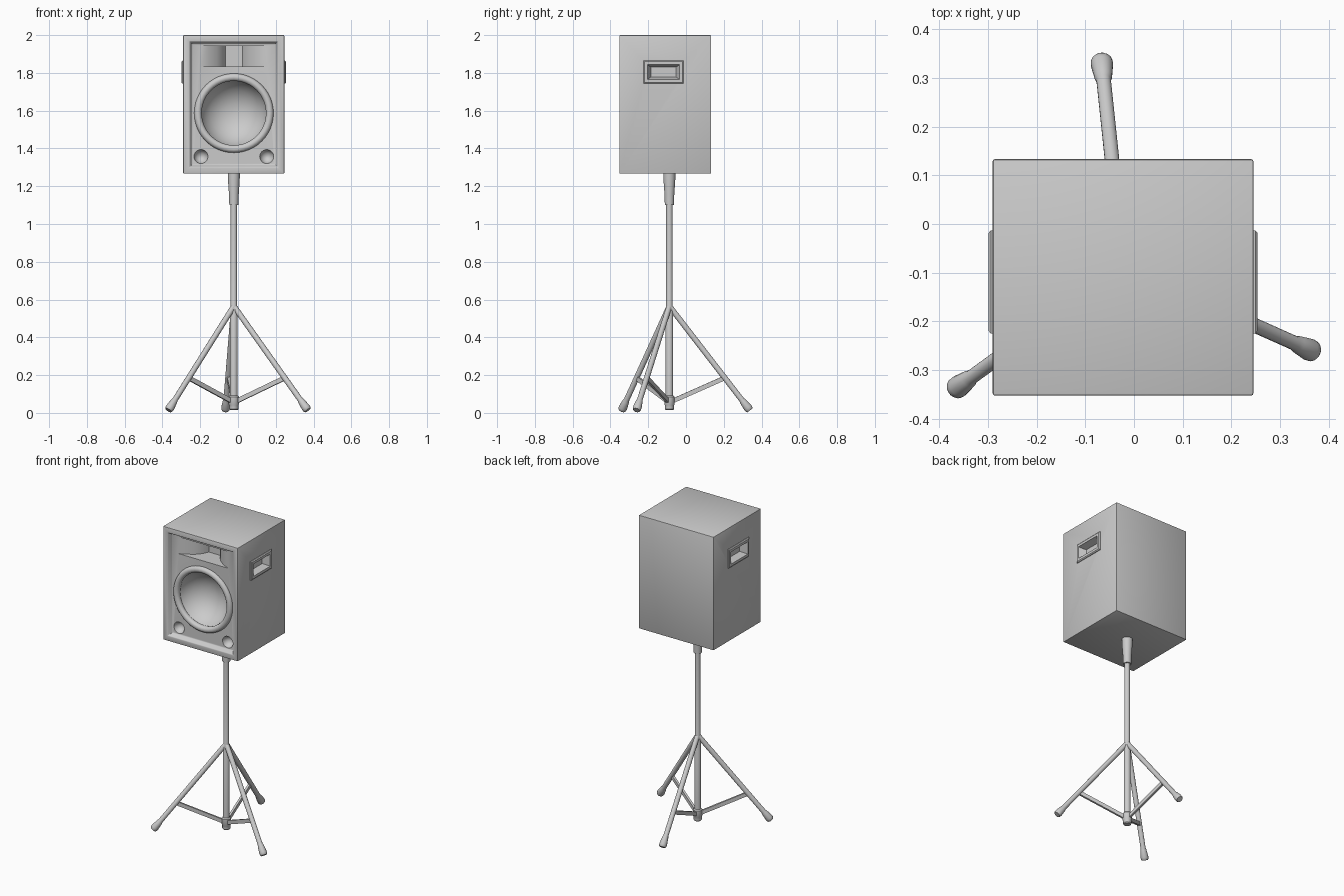
import bpy, bmesh, math
from mathutils import Vector

if "Cube" in bpy.data.objects:
    bpy.data.objects.remove(bpy.data.objects["Cube"])

CX, PY = -0.022, -0.088          # speaker centre line, pole depth
FRONT, BAFFLE = -0.352, -0.322   # cabinet front edge and recessed baffle


def loft(name, sections):
    """Skin a list of matching point loops and cap both ends."""
    bm = bmesh.new()
    rings = [[bm.verts.new(p) for p in s] for s in sections]
    n = len(rings[0])
    for a, b in zip(rings, rings[1:]):
        for i in range(n):
            j = (i + 1) % n
            bm.faces.new((a[i], a[j], b[j], b[i]))
    bm.faces.new(rings[0][::-1])
    bm.faces.new(rings[-1])
    bmesh.ops.recalc_face_normals(bm, faces=bm.faces)
    me = bpy.data.meshes.new(name)
    bm.to_mesh(me)
    bm.free()
    ob = bpy.data.objects.new(name, me)
    bpy.context.collection.objects.link(ob)
    return ob


def lathe(name, origin, axis, profile, segs=24):
    """Round solid: profile is (radius, distance along axis)."""
    q = Vector((0, 0, 1)).rotation_difference(Vector(axis).normalized())
    o = Vector(origin)
    return loft(name, [[o + q @ Vector((r * math.cos(2 * math.pi * i / segs),
                                        r * math.sin(2 * math.pi * i / segs), h))
                        for i in range(segs)] for r, h in profile])


def rect(axis, pos, u0, u1, v0, v1):
    pts = [(u0, v0), (u1, v0), (u1, v1), (u0, v1)]
    return [(pos, u, v) if axis == 'x' else (u, pos, v) for u, v in pts]


def activate(ob):
    bpy.ops.object.select_all(action='DESELECT')
    ob.select_set(True)
    bpy.context.view_layer.objects.active = ob


def smooth(ob):
    activate(ob)
    bpy.ops.object.shade_smooth_by_angle(angle=math.radians(35))


def cut(ob, cutter):
    m = ob.modifiers.new("cut", 'BOOLEAN')
    m.operation, m.solver, m.object = 'DIFFERENCE', 'EXACT', cutter
    activate(ob)
    bpy.ops.object.modifier_apply(modifier=m.name)


# Cabinet with framed, recessed front
L, R, B, T = -0.29, 0.245, 1.267, 2.0
sections = []
for y, d in ((0.133, 0), (FRONT, 0), (FRONT, 0.034), (BAFFLE, 0.046)):
    sections.append(rect('y', y, L + d, R - d, B + d, T - d))
cabinet = loft("cabinet", sections)
bev = cabinet.modifiers.new("bevel", 'BEVEL')
bev.width, bev.segments = 0.004, 2
activate(cabinet)
bpy.ops.object.modifier_apply(modifier=bev.name)

cutters = []
# Woofer bowl
cutters.append(lathe("woofer_cutter", (CX, BAFFLE, 1.587), (0, -1, 0),
                     [(0.012, -0.125), (0.05, -0.12), (0.09, -0.105), (0.125, -0.08),
                      (0.152, -0.05), (0.172, -0.01), (0.18, 0.02)], 48))
# Horn throat flaring sideways
half = [(0.178, 0.02), (0.178, 0), (0.135, -0.02), (0.09, -0.05),
        (0.06, -0.085), (0.045, -0.12)]
outline = half + [(-x, d) for x, d in reversed(half)]
cutters.append(loft("horn_cutter", [[(CX + x, BAFFLE - d, z) for x, d in outline]
                                    for z in (1.835, 1.942)]))
# Two bass ports
for s in (-1, 1):
    cutters.append(lathe("port_cutter", (CX + s * 0.174, BAFFLE, 1.357), (0, -1, 0),
                         [(0.006, -0.037), (0.02, -0.031), (0.032, -0.018),
                          (0.037, 0), (0.037, 0.02)]))
for c in cutters:
    cut(cabinet, c)

# Recessed side handles
for side, face, s in (("left", L, -1), ("right", R, 1)):
    plate = loft(side + "_handle", [
        rect('x', face - s * 0.01, -0.225, -0.013, 1.743, 1.865),
        rect('x', face + s * 0.004, -0.225, -0.013, 1.743, 1.865),
        rect('x', face + s * 0.009, -0.219, -0.019, 1.749, 1.859)])
    c = loft("handle_cutter", [
        rect('x', face + s * 0.02, -0.207, -0.031, 1.762, 1.846),
        rect('x', face + s * 0.004, -0.203, -0.035, 1.766, 1.842),
        rect('x', face - s * 0.035, -0.185, -0.053, 1.778, 1.830)])
    cut(cabinet, c)
    cut(plate, c)
    cutters.append(c)
for c in cutters:
    bpy.data.objects.remove(c)
smooth(cabinet)

# Rolled woofer surround
bpy.ops.mesh.primitive_torus_add(major_radius=0.19, minor_radius=0.02,
                                 major_segments=48, minor_segments=12,
                                 location=(CX, BAFFLE, 1.587),
                                 rotation=(math.pi / 2, 0, 0))
bpy.context.object.name = "woofer_surround"
smooth(bpy.context.object)

# Pole, socket and lower collar
base = (CX, PY, 0)
up = (0, 0, 1)
smooth(lathe("pole", base, up, [(0.02, 0.02), (0.02, 0.55), (0.017, 0.56), (0.017, 1.15)]))
smooth(lathe("pole_socket", base, up, [(0.024, 1.10), (0.026, 1.16), (0.031, 1.23), (0.032, 1.27)]))
smooth(lathe("lower_collar", base, up, [(0.02, 0.015), (0.024, 0.02), (0.024, 0.04),
                                        (0.027, 0.045), (0.027, 0.085), (0.021, 0.092)]))

# Three legs with flared feet and braces to the collar
for i, deg in enumerate((96, 216, 336)):
    a = math.radians(deg)
    out = Vector((math.cos(a), math.sin(a), 0))
    side = Vector((-math.sin(a), math.cos(a), 0))
    o = Vector(base)
    top = o + out * 0.008 + Vector((0, 0, 0.555))
    foot = o + out * 0.428 + Vector((0, 0, 0.014))
    ln = (foot - top).length
    smooth(lathe(f"leg_{i + 1}", top, foot - top,
                 [(0.014, -0.008), (0.015, 0), (0.015, ln - 0.07), (0.018, ln - 0.06),
                  (0.023, ln - 0.018), (0.022, ln - 0.006), (0.018, ln)], 16))
    loft(f"brace_{i + 1}", [[o + out * r + side * w + Vector((0, 0, z + h))
                             for w, h in ((-0.007, -0.013), (0.007, -0.013),
                                          (0.007, 0.013), (-0.007, 0.013))]
                            for r, z in ((0.015, 0.062), (0.288, 0.182))])
